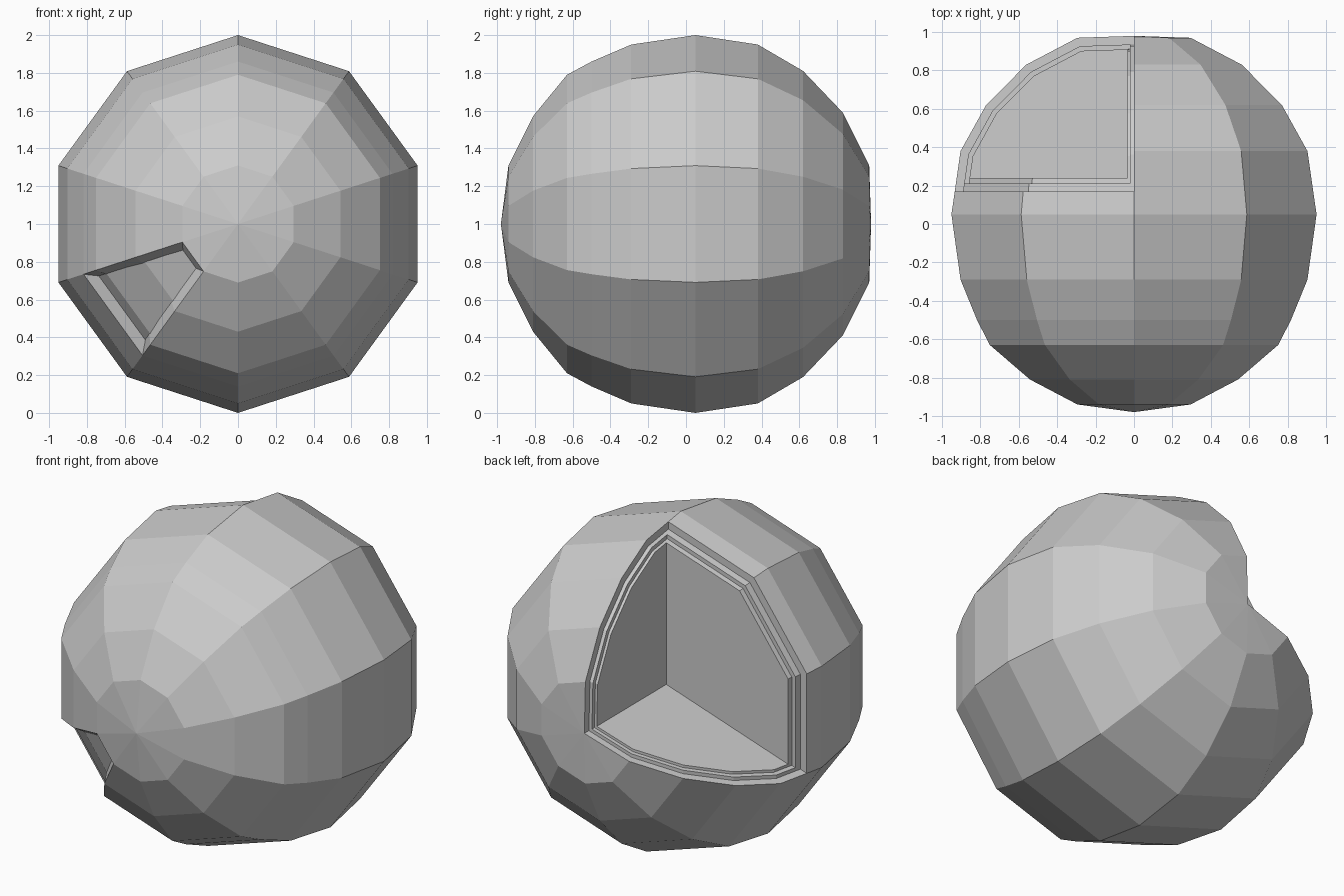
import bpy, bmesh
from math import radians, sin, cos

if "Cube" in bpy.data.objects:
    bpy.data.objects.remove(bpy.data.objects["Cube"])

# ring profile (y, radius) of the ten-sided globe, whose poles point along y
RINGS = [(-.94, .31), (-.81, .57), (-.63, .79), (-.5, .86), (-.29, .95),
         (.05, 1.0), (.38, .95), (.62, .81), (.83, .59), (.97, .31)]
SIDES = 10


def finish(bm, name):
    bmesh.ops.recalc_face_normals(bm, faces=bm.faces)
    me = bpy.data.meshes.new(name)
    bm.to_mesh(me)
    bm.free()
    ob = bpy.data.objects.new(name, me)
    bpy.context.collection.objects.link(ob)
    return ob


def globe(name, s, crater=False):
    bm = bmesh.new()

    def point(y, r, k):
        a = radians(90 + 36 * k)
        return bm.verts.new((s * r * cos(a), s * y, 1 + s * r * sin(a)))

    rows = [[point(y, r, k) for k in range(SIDES)] for y, r in RINGS]
    front, back = point(-.98, 0, 0), point(.98, 0, 0)
    dent = []
    for k in range(SIDES):
        n = (k + 1) % SIDES
        bm.faces.new((front, rows[0][k], rows[0][n]))
        bm.faces.new((back, rows[-1][n], rows[-1][k]))
        for i in range(len(rows) - 1):
            f = bm.faces.new((rows[i][k], rows[i + 1][k], rows[i + 1][n], rows[i][n]))
            if k == 3 and i < 3:
                dent.append(f)
    bmesh.ops.recalc_face_normals(bm, faces=bm.faces)
    # sunken crater on the lower front left
    if crater:
        bmesh.ops.inset_region(bm, faces=dent, thickness=.1, depth=-.09,
                               use_even_offset=True)
    return finish(bm, name)


def wedge(name, off):
    # wedge spanning three sides of the globe, from the top to the lower left
    bm = bmesh.new()
    c = off / sin(radians(54))
    ax, az = c * cos(radians(144)), 1 + c * sin(radians(144))
    pts = [(ax, az)] + [(ax + 4 * cos(radians(a)), az + 4 * sin(radians(a)))
                        for a in (90, 144, 198)]
    f = bm.faces.new([bm.verts.new((x, .17 + 2 * off, z)) for x, z in pts])
    ext = bmesh.ops.extrude_face_region(bm, geom=[f])["geom"]
    for v in ext:
        if isinstance(v, bmesh.types.BMVert):
            v.co.y = 3
    ob = finish(bm, name)
    ob.hide_render = True
    return ob


def boolean(ob, other, op):
    m = ob.modifiers.new(op.lower(), 'BOOLEAN')
    m.operation, m.solver, m.object = op, 'EXACT', other
    bpy.context.view_layer.objects.active = ob
    bpy.ops.object.modifier_apply(modifier=m.name)
    bpy.data.objects.remove(other)


# crust and two inner layers, each with its own slightly smaller cut-out
crust = globe("globe_crust", 1, crater=True)
boolean(crust, wedge("crust_cutter", 0), 'DIFFERENCE')
for name, size, off in (("mantle", .955, .02), ("core", .93, .035)):
    layer = globe(name, size)
    boolean(layer, wedge(name + "_cutter", off), 'DIFFERENCE')
    boolean(crust, layer, 'UNION')
crust.name = "cutaway_globe"
